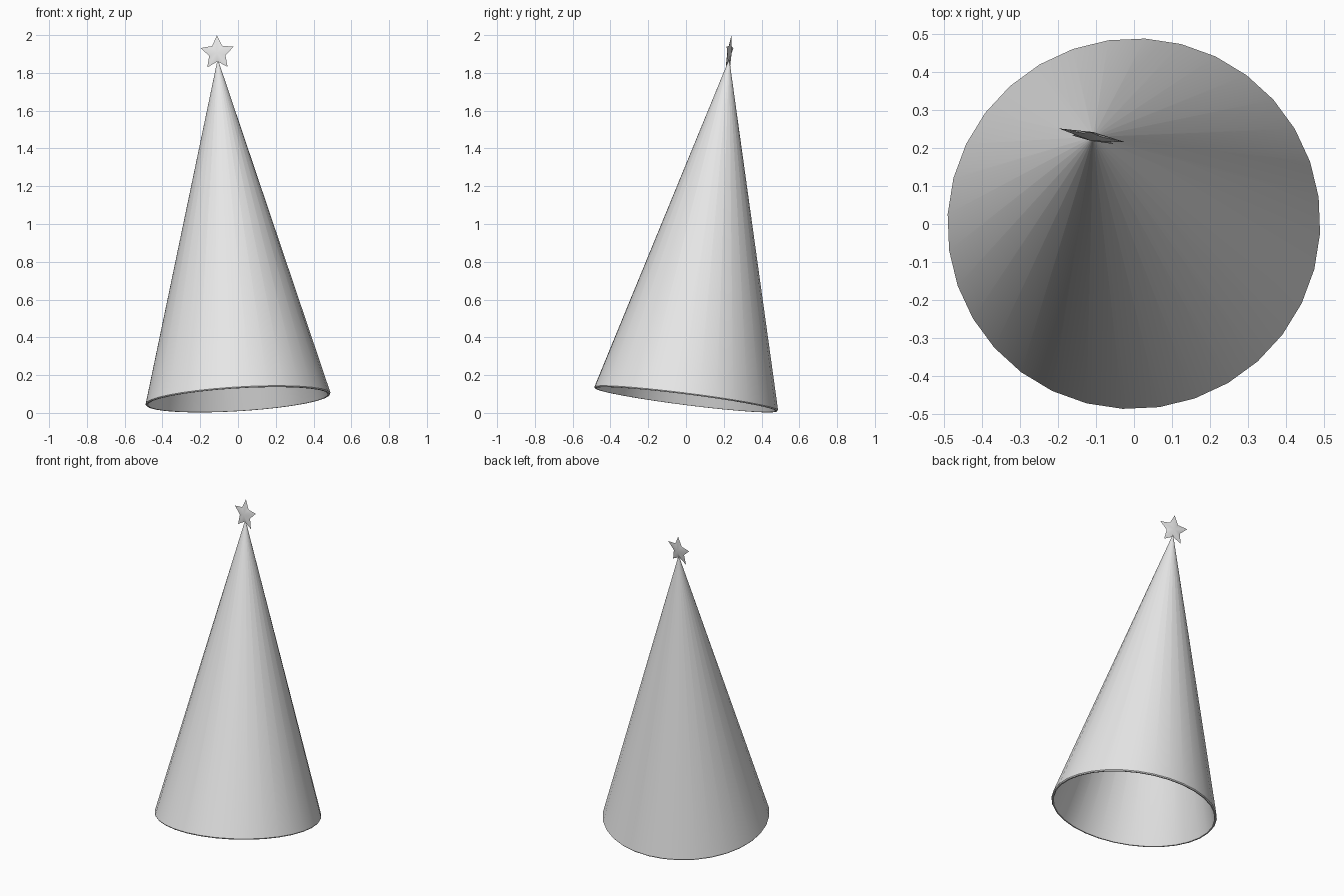
import bpy, bmesh, math
from mathutils import Vector, Matrix

cube = bpy.data.objects.get("Cube")
if cube:
    bpy.data.objects.remove(cube, do_unlink=True)

grey = bpy.data.materials.new("light grey")
grey.use_nodes = True
colour = (0.8, 0.8, 0.8, 1)
grey.diffuse_color = colour
grey.node_tree.nodes["Principled BSDF"].inputs["Base Color"].default_value = colour


def frame(origin, x_dir, z_dir):
    """Matrix with local z along z_dir and local x close to x_dir."""
    z = Vector(z_dir).normalized()
    y = z.cross(Vector(x_dir)).normalized()
    x = y.cross(z)
    return Matrix.Translation(origin) @ Matrix((x, y, z)).transposed().to_4x4()


def finish(name, bm, matrix, smooth_angle):
    bmesh.ops.recalc_face_normals(bm, faces=bm.faces)
    bm.transform(matrix)
    mesh = bpy.data.meshes.new(name)
    bm.to_mesh(mesh)
    bm.free()
    mesh.materials.append(grey)
    obj = bpy.data.objects.new(name, mesh)
    bpy.context.collection.objects.link(obj)
    bpy.ops.object.select_all(action='DESELECT')
    obj.select_set(True)
    bpy.context.view_layer.objects.active = obj
    bpy.ops.object.shade_smooth_by_angle(angle=math.radians(smooth_angle))


base = Vector((0, 0, 0.07))
apex = Vector((-0.107, 0.228, 1.867))
axis = apex - base
height = axis.length

# Hollow cone: profile from the blunt tip, round the rim, up to the inner tip
profile = [(0, height), (0.002, height), (0.491, 0.006), (0.487, 0),
           (0.479, 0), (0.476, 0.006), (0.002, height - 0.04), (0, height - 0.04)]
bm = bmesh.new()
verts = [bm.verts.new((r, 0, z)) for r, z in profile]
edges = [bm.edges.new(pair) for pair in zip(verts, verts[1:])]
bmesh.ops.spin(bm, geom=verts + edges, cent=(0, 0, 0), axis=(0, 0, 1),
               angle=math.tau, steps=32)
bmesh.ops.remove_doubles(bm, verts=bm.verts, dist=0.0001)
finish("hollow_cone", bm, frame(base, (1, -0.06, 0), axis), 30)

# Five-pointed star with a raised middle, drawn in its local xz plane
bm = bmesh.new()
ring = []
for i in range(10):
    r = 0.094 if i % 2 == 0 else 0.046
    a = math.pi / 2 + i * math.pi / 5
    ring.append(bm.verts.new((r * math.cos(a), 0, r * math.sin(a))))
for depth in (-0.012, 0.012):
    centre = bm.verts.new((0, depth, 0))
    for a, b in zip(ring, ring[1:] + ring[:1]):
        bm.faces.new((a, b, centre))
finish("top_star", bm, frame((-0.11, 0.23, 1.906), (0.176, -0.035, 0.02),
                             (-0.015, 0.11, 1)), 60)
